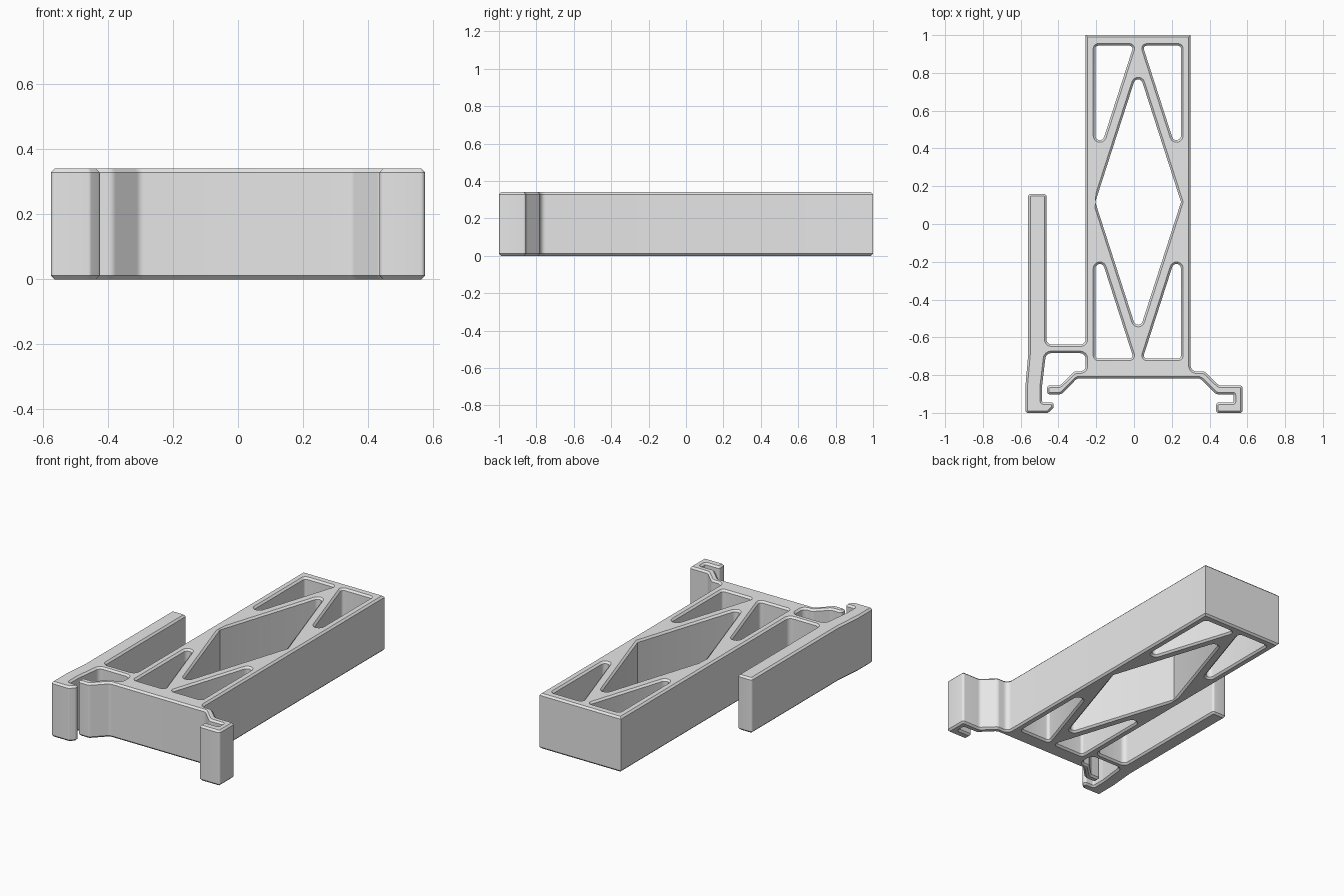
import bpy, bmesh, math
from mathutils import Vector

if "Cube" in bpy.data.objects:
    bpy.data.objects.remove(bpy.data.objects["Cube"])

HEIGHT, CHAMFER = 0.34, 0.011
CX, CY = 0.022, 0.116          # centre of the truss cut-outs


def fillet(points, steps=6):
    """Round every (x, y, radius) corner of a closed polygon."""
    out, n = [], len(points)
    for i, (x, y, r) in enumerate(points):
        p = Vector((x, y))
        a = Vector(points[i - 1][:2]) - p
        b = Vector(points[(i + 1) % n][:2]) - p
        if r == 0:
            out.append(p)
            continue
        half = a.angle(b) / 2
        t = min(r / math.tan(half), 0.49 * a.length, 0.49 * b.length)
        r = t * math.tan(half)
        a.normalize()
        b.normalize()
        centre = p + (a + b).normalized() * (r / math.sin(half))
        start, end = p + a * t - centre, p + b * t - centre
        sweep = start.angle(end)
        for k in range(steps + 1):
            f = k / steps
            v = (start * math.sin((1 - f) * sweep) + end * math.sin(f * sweep)) / math.sin(sweep)
            out.append(centre + v)
    return out


S, M = 0.014, 0.03             # small and medium corner radii

# Outer contour: beam, side arm with its hook, clip feet
outline = [
    (-0.256, 1.0, 0), (-0.256, -0.638, M), (-0.464, -0.638, M),
    (-0.464, 0.16, S), (-0.56, 0.16, S), (-0.56, -0.69, 0.04),
    (-0.575, -0.86, 0.04), (-0.575, -1.0, S), (-0.455, -1.0, S),
    (-0.425, -0.972, S), (-0.425, -0.945, S), (-0.487, -0.945, 0.01),
    (-0.487, -0.86, 0.03), (-0.466, -0.684, M), (-0.256, -0.684, M),
    (-0.256, -0.78, M), (-0.315, -0.78, M), (-0.392, -0.855, M),
    (-0.46, -0.855, S), (-0.46, -0.902, S), (-0.385, -0.902, M),
    (-0.302, -0.818, M), (0.35, -0.818, M), (0.435, -0.902, M),
    (0.528, -0.902, 0.006), (0.528, -0.945, 0.006), (0.435, -0.945, S),
    (0.435, -1.0, S), (0.575, -1.0, S), (0.575, -0.855, S),
    (0.45, -0.855, M), (0.373, -0.78, M), (0.30, -0.78, M), (0.30, 1.0, 0),
]

# Truss cut-outs: central diamond and four mirrored corner triangles
HW, SLOPE = 0.227, 3.1
loops = [fillet(outline),
         fillet([(CX - HW, CY, 0), (CX, CY + HW * SLOPE, 0.024),
                 (CX + HW, CY, 0), (CX, CY - HW * SLOPE, 0.024)])]
for sx in (-1, 1):
    for sy in (-1, 1):
        loops.append(fillet([(CX + sx * HW, CY + sy * 0.828, 0.016),
                             (CX + sx * 0.024, CY + sy * 0.828, 0.016),
                             (CX + sx * HW, CY + sy * 0.199, 0.024)]))

# Filled, extruded profile with chamfered top and bottom rims
curve = bpy.data.curves.new("clip_bracket", 'CURVE')
curve.dimensions = '2D'
curve.fill_mode = 'BOTH'
curve.extrude = HEIGHT / 2 - CHAMFER
curve.bevel_depth = CHAMFER
curve.bevel_resolution = 0
curve.offset = -CHAMFER
for loop in loops:
    spline = curve.splines.new('POLY')
    spline.points.add(len(loop) - 1)
    for point, v in zip(spline.points, loop):
        point.co = (v.x, v.y, 0, 1)
    spline.use_cyclic_u = True

bracket = bpy.data.objects.new("clip_bracket", curve)
bpy.context.collection.objects.link(bracket)
bpy.context.view_layer.objects.active = bracket
bracket.select_set(True)
bpy.ops.object.convert(target='MESH')
bracket = bpy.context.object
bracket.name = "clip_bracket"

# Weld the caps to the walls and stand the part on the ground
mesh = bracket.data
bm = bmesh.new()
bm.from_mesh(mesh)
bmesh.ops.remove_doubles(bm, verts=bm.verts, dist=0.0003)
bmesh.ops.translate(bm, verts=bm.verts, vec=(0, 0, HEIGHT / 2))
bmesh.ops.recalc_face_normals(bm, faces=bm.faces)
bm.to_mesh(mesh)
bm.free()
bpy.ops.object.shade_smooth_by_angle(angle=math.radians(30))

# Plain grey finish
grey = bpy.data.materials.new("light_grey")
grey.diffuse_color = (0.8, 0.8, 0.8, 1)
grey.use_nodes = True
grey.node_tree.nodes["Principled BSDF"].inputs["Base Color"].default_value = grey.diffuse_color
mesh.materials.clear()
mesh.materials.append(grey)
